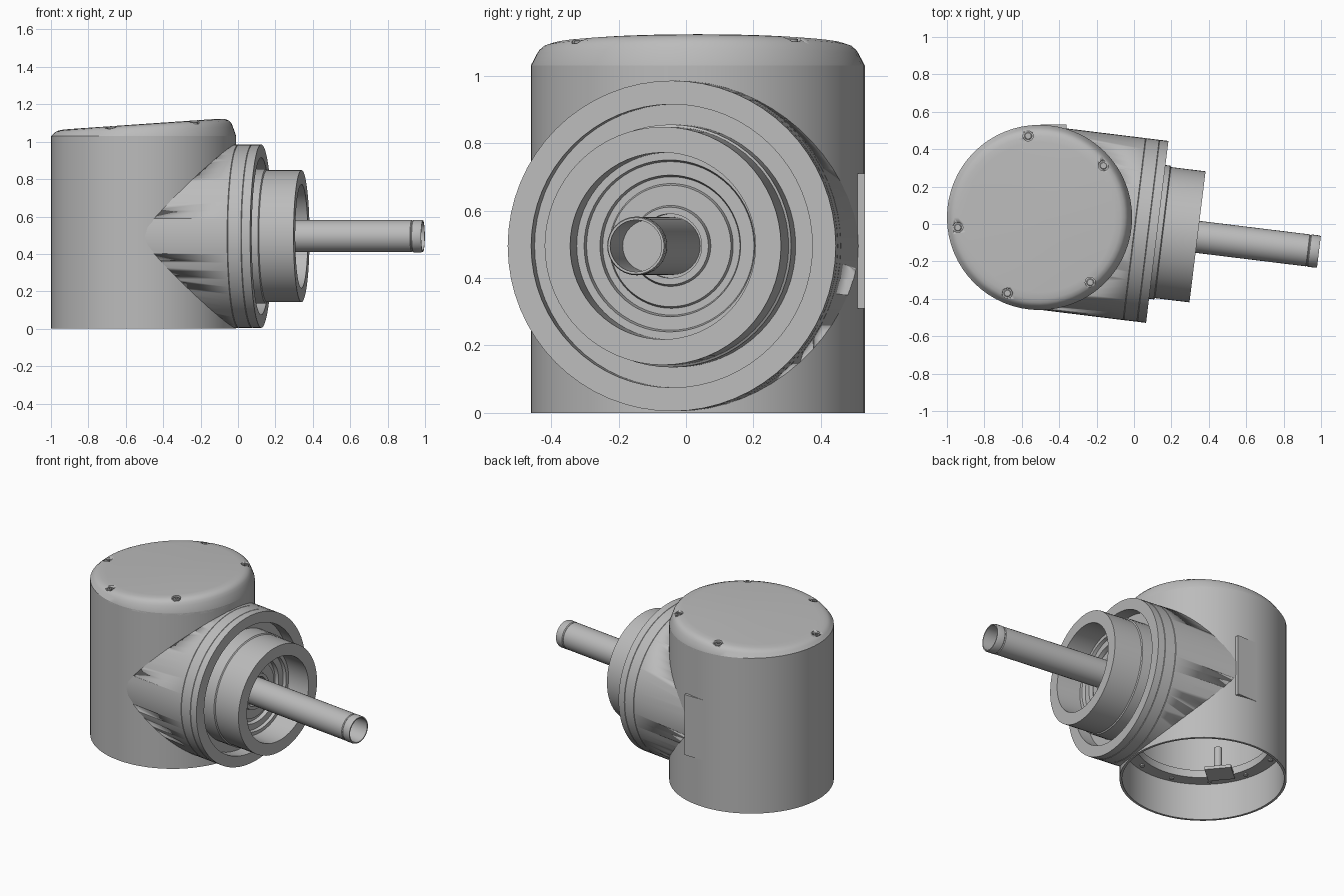
import bpy, bmesh, math
from mathutils import Matrix, Vector

cube = bpy.data.objects.get("Cube")
if cube:
    bpy.data.objects.remove(cube, do_unlink=True)

grey = bpy.data.materials.new("light_grey")
grey.use_nodes = True
GREY = (0.5, 0.5, 0.5, 1)
grey.diffuse_color = GREY
grey.node_tree.nodes["Principled BSDF"].inputs["Base Color"].default_value = GREY

CX, CY, CZ = -0.505, 0.035, 0.495          # body axis and barrel height
UPRIGHT = Matrix.Translation((CX, CY, 0))
# Local z of turned barrel parts becomes the sideways axis
SIDEWAYS = (Matrix.Translation((CX, CY, CZ)) @ Matrix.Rotation(math.radians(-7), 4, 'Z')
            @ Matrix.Rotation(math.radians(90), 4, 'Y'))


def finish(name, bm, matrix):
    bmesh.ops.recalc_face_normals(bm, faces=bm.faces)
    mesh = bpy.data.meshes.new(name)
    bm.to_mesh(mesh)
    bm.free()
    mesh.transform(matrix)
    mesh.materials.append(grey)
    obj = bpy.data.objects.new(name, mesh)
    bpy.context.collection.objects.link(obj)
    bpy.ops.object.select_all(action='DESELECT')
    obj.select_set(True)
    bpy.context.view_layer.objects.active = obj
    bpy.ops.object.shade_smooth_by_angle(angle=math.radians(30))
    return obj


def lathe(name, profile, matrix, segments=64, shape=None):
    """Turn (radius, height) points around local z."""
    bm = bmesh.new()
    verts = [bm.verts.new((r, 0, h)) for r, h in profile]
    edges = [bm.edges.new(pair) for pair in zip(verts, verts[1:])]
    bmesh.ops.spin(bm, geom=verts + edges, cent=(0, 0, 0), axis=(0, 0, 1),
                   angle=math.tau, steps=segments, use_duplicate=False)
    bmesh.ops.remove_doubles(bm, verts=bm.verts, dist=0.0002)
    if shape:
        for v in bm.verts:
            shape(v)
    return finish(name, bm, matrix)


def box(name, centre, size):
    bm = bmesh.new()
    bmesh.ops.create_cube(bm, size=1)
    bmesh.ops.scale(bm, vec=size, verts=bm.verts)
    return finish(name, bm, Matrix.Translation(centre))


def cut(target, cutter):
    mod = target.modifiers.new("cut", 'BOOLEAN')
    mod.operation = 'DIFFERENCE'
    mod.solver = 'EXACT'
    mod.object = cutter
    bpy.context.view_layer.objects.active = target
    bpy.ops.object.modifier_apply(modifier=mod.name)
    bpy.data.objects.remove(cutter, do_unlink=True)


# Upright housing: open underneath, with an inner mounting shelf
lathe("housing", [(0.495, 1.03), (0.495, 0), (0.48, 0), (0.48, 0.24), (0.40, 0.24),
                  (0.40, 0.29), (0.43, 0.29), (0.43, 0.62), (0, 0.62)], UPRIGHT)

# Lid with rounded rim and sloping top
BASE = 1.03


def lid_height(x):
    return 0.065 + 0.069 * x


def slope(v):
    v.co.z = BASE + v.co.z * lid_height(v.co.x)


lid = lathe("lid", [(0, -0.2), (0.495, -0.2), (0.495, 0), (0.478, 0.5), (0.47, 0.7), (0.457, 0.86),
                    (0.435, 0.96), (0.40, 1), (0, 1)], UPRIGHT, shape=slope)

# Lid screws sunk into round pockets
pockets, heads = [], []
for i, degrees in enumerate((98, 39, -52, -113, 187)):
    a = math.radians(degrees)
    x, y = 0.44 * math.cos(a), 0.44 * math.sin(a)
    z = BASE + lid_height(x) - 0.018
    place = Matrix.Translation((CX + x, CY + y, z))
    cut(lid, lathe("pocket", [(0, 0), (0.027, 0), (0.027, 0.1), (0, 0.1)], place, 20))
    lathe(f"lid_screw_{i}", [(0.02, -0.005), (0.02, 0.007), (0.016, 0.01), (0.009, 0.01),
                             (0.009, 0.003), (0, 0.003)], place, 16)

# Sideways barrel with fine seams and a recessed mouth
barrel = lathe("barrel", [(0, 0), (0.49, 0), (0.49, 0.51), (0.487, 0.512), (0.49, 0.514),
                          (0.49, 0.584), (0.487, 0.586), (0.49, 0.588), (0.49, 0.634),
                          (0.42, 0.634), (0.42, 0.55), (0, 0.55)], SIDEWAYS)
cut(barrel, lathe("barrel_cutter", [(0, -0.1), (0.485, -0.1), (0.485, 1.02), (0, 1.02)], UPRIGHT))
bpy.ops.object.shade_smooth_by_angle(angle=math.radians(30))

# Collar with stepped rings inside
lathe("collar", [(0.36, 0.54), (0.36, 0.66), (0.353, 0.665), (0.353, 0.851), (0.277, 0.851),
                 (0.277, 0.69), (0.255, 0.69), (0.25, 0.67), (0.21, 0.67), (0.205, 0.645),
                 (0.185, 0.645), (0.18, 0.66), (0.12, 0.66), (0.115, 0.68), (0.095, 0.68),
                 (0.095, 0.64), (0, 0.64)], SIDEWAYS)

# Hollow output tube with a banded tip
lathe("tube", [(0.086, 0.6), (0.086, 1.445), (0.082, 1.45), (0.087, 1.455), (0.087, 1.495),
               (0.084, 1.505), (0.077, 1.505), (0.077, 1.2), (0, 1.2)], SIDEWAYS, 32)

# Flat label plate at the back
box("back_plate", (-0.43, 0.49, 0.51), (0.14, 0.082, 0.4))

# Screws under the inner shelf
for i in range(12):
    a = math.tau * (i + 0.5) / 12
    spot = Matrix.Translation((CX + 0.44 * math.cos(a), CY + 0.44 * math.sin(a), 0.24))
    lathe(f"shelf_screw_{i}", [(0, -0.008), (0.014, -0.008), (0.014, 0.002)], spot, 12)

# Terminal bracket and post inside the housing
px, py = CX - 0.27, CY - 0.185
bracket = box("terminal_bracket", (0, 0, 0), (0.14, 0.16, 0.02))
bracket.matrix_world = Matrix.Translation((px - 0.03, py - 0.02, 0.245)) @ Matrix.Rotation(0.7, 4, 'Z')
lathe("terminal_post", [(0, 0), (0.025, 0), (0.025, 0.15), (0, 0.15)],
      Matrix.Translation((px, py, 0.24)), 16)
